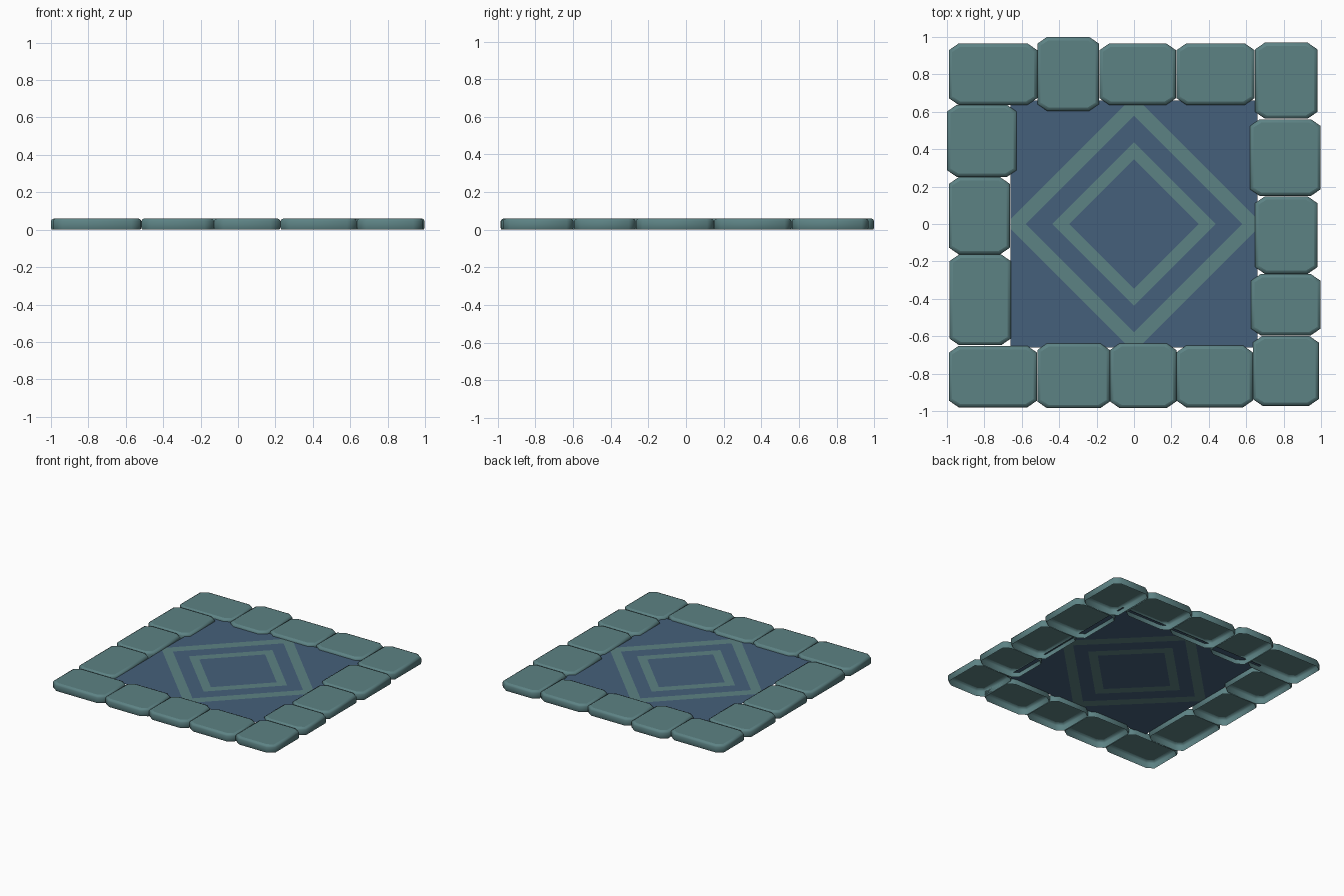
import bpy, bmesh
from mathutils import Vector

if "Cube" in bpy.data.objects:
    bpy.data.objects.remove(bpy.data.objects["Cube"])


def material(name, rgb):
    m = bpy.data.materials.new(name)
    m.diffuse_color = (*rgb, 1)
    m.use_nodes = True
    m.node_tree.nodes["Principled BSDF"].inputs["Base Color"].default_value = m.diffuse_color
    return m


teal = material("teal stone", (0.108, 0.223, 0.230))
blue = material("slate blue", (0.060, 0.117, 0.197))


def finish(bm, name, mats):
    me = bpy.data.meshes.new(name)
    bm.to_mesh(me)
    bm.free()
    ob = bpy.data.objects.new(name, me)
    bpy.context.collection.objects.link(ob)
    for m in mats:
        me.materials.append(m)
    return ob


def stone(name, x0, x1, y0, y1):
    """Octagonal paving stone, open underneath, with a rounded top edge."""
    bm = bmesh.new()
    rings = []
    for inset, z in ((0.004, 0), (0, 0.012), (0, 0.045), (0.005, 0.055), (0.018, 0.061)):
        a, b, c, d = x0 + inset, x1 - inset, y0 + inset, y1 - inset
        k, j = 0.052 - inset * 0.5, 0.036 - inset * 0.5   # corner cut
        pts = [(a + k, c), (b - k, c), (b, c + j), (b, d - j),
               (b - k, d), (a + k, d), (a, d - j), (a, c + j)]
        rings.append([bm.verts.new((x, y, z)) for x, y in pts])
    for lo, hi in zip(rings, rings[1:]):
        for i in range(8):
            n = (i + 1) % 8
            bm.faces.new((lo[i], lo[n], hi[n], hi[i]))
    bm.faces.new(rings[-1])
    for f in bm.faces:
        f.smooth = len(f.verts) == 4
    return finish(bm, name, [teal])


# Border stones: x min, x max, y min, y max
STONES = {
    "back": [(-.99, -.517, .637, .965), (-.517, -.187, .605, 1.0),
             (-.185, .225, .637, .965), (.227, .645, .637, .965)],
    "right": [(.648, .98, .563, .97), (.62, .998, .15, .56), (.648, .98, -.267, .148),
              (.625, .998, -.595, -.268), (.635, .988, -.972, -.598)],
    "front": [(.227, .635, -.98, -.65), (-.128, .226, -.985, -.638),
              (-.517, -.129, -.985, -.638), (-.99, -.518, -.98, -.652)],
    "left": [(-.987, -.658, -.648, -.163), (-.99, -.663, -.162, .25),
             (-1.0, -.627, .252, .637)],
}
for side, boxes in STONES.items():
    for i, box in enumerate(boxes):
        stone(f"{side}_stone_{i + 1}", *box)

# Sunken floor sheet, cut along diamonds so the stripes are separate faces
bm = bmesh.new()
bmesh.ops.create_grid(bm, x_segments=2, y_segments=2, size=0.66)
bmesh.ops.translate(bm, verts=bm.verts, vec=(0, 0, 0.04))
for r in (0.345, 0.438, 0.58, 0.685):
    for sx in (-1, 1):
        for sy in (-1, 1):
            bmesh.ops.bisect_plane(bm, geom=bm.verts[:] + bm.edges[:] + bm.faces[:],
                                   plane_co=Vector((sx * r, 0, 0)),
                                   plane_no=Vector((sx, sy, 0)))
for f in bm.faces:
    c = f.calc_center_median()
    d = abs(c.x) + abs(c.y)
    f.material_index = int(0.345 < d < 0.438 or 0.58 < d < 0.685)
finish(bm, "patterned_floor", [blue, teal])
